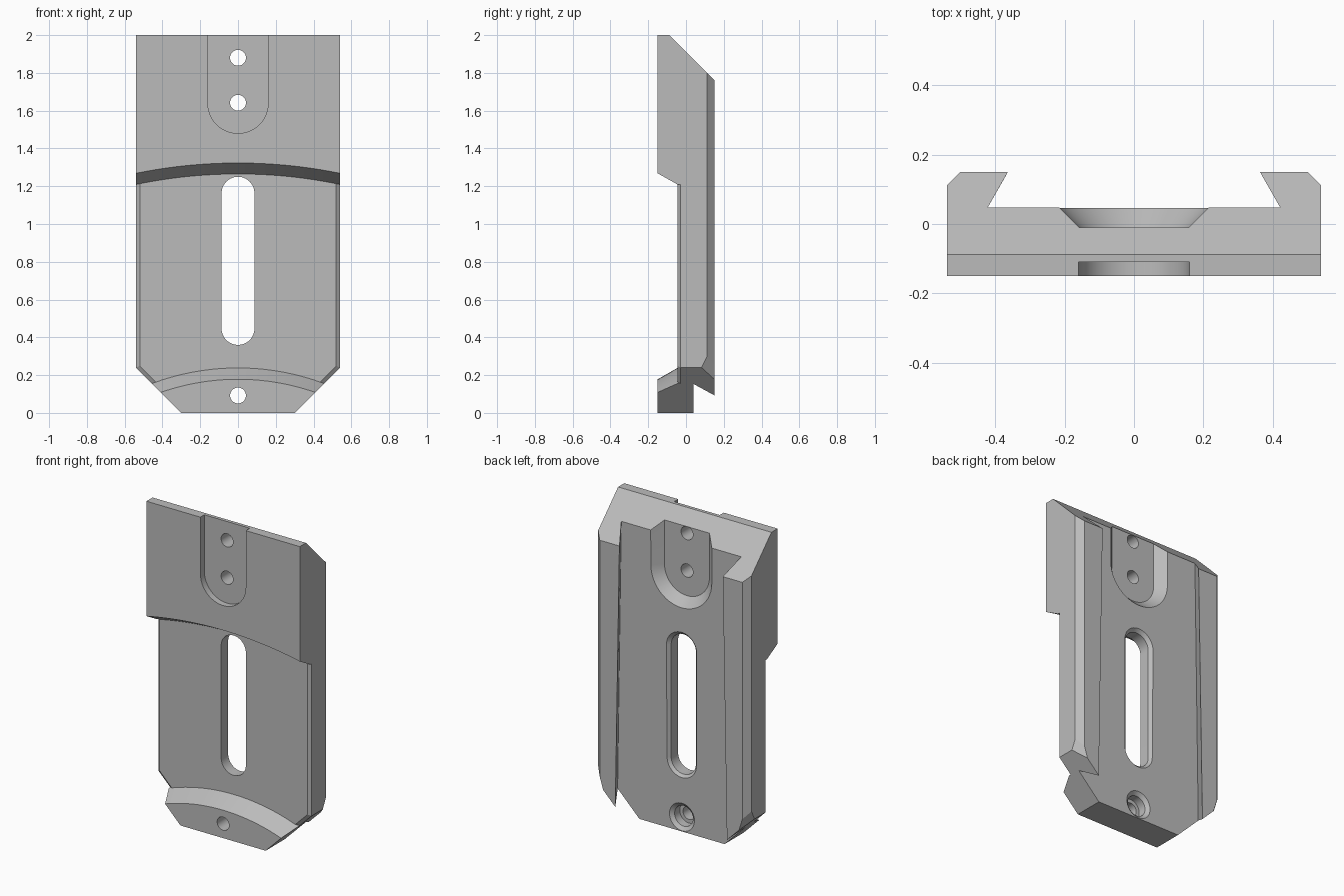
import bpy, bmesh
from math import sin, cos, pi, sqrt, radians
from mathutils import Vector

cube = bpy.data.objects.get("Cube")
if cube:
    bpy.data.objects.remove(cube, do_unlink=True)

W, D, H = 0.54, 0.15, 2.0      # half width, half depth, height
FOOT = 0.30                    # half width of the bottom edge
SKIN = -0.045                  # front surface of the recessed middle

metal = bpy.data.materials.new("plain grey")
metal.use_nodes = True
grey = (0.5, 0.5, 0.5, 1)
metal.diffuse_color = grey
metal.node_tree.nodes["Principled BSDF"].inputs["Base Color"].default_value = grey


def loft(name, rings, cuts=()):
    """Solid through matching rings of 3D points, trimmed by (point, normal) planes."""
    bm = bmesh.new()
    loops = [[bm.verts.new(p) for p in ring] for ring in rings]
    n = len(loops[0])
    for a, b in zip(loops, loops[1:]):
        for i in range(n):
            j = (i + 1) % n
            bm.faces.new((a[i], a[j], b[j], b[i]))
    bm.faces.new(loops[0])
    bm.faces.new(loops[-1])
    for co, no in cuts:
        geom = bm.verts[:] + bm.edges[:] + bm.faces[:]
        cut = bmesh.ops.bisect_plane(bm, geom=geom, plane_co=co, plane_no=Vector(no).normalized(),
                                     clear_outer=True)["geom_cut"]
        bmesh.ops.contextual_create(bm, geom=[g for g in cut if isinstance(g, bmesh.types.BMEdge)])
    bmesh.ops.recalc_face_normals(bm, faces=bm.faces)
    mesh = bpy.data.meshes.new(name)
    bm.to_mesh(mesh)
    bm.free()
    obj = bpy.data.objects.new(name, mesh)
    bpy.context.collection.objects.link(obj)
    mesh.materials.append(metal)
    return obj


def at_y(points, y):
    return [(x, y, z) for x, z in points]


def capsule(r, low, high, steps=24):
    """Upright slot outline; equal low and high give a circle."""
    pts = []
    for centre, start in ((low, pi), (high, 0)):
        for i in range(steps + (low != high)):
            a = start + pi * i / steps
            pts.append((r * cos(a), centre + r * sin(a)))
    return pts


def combine(target, other, operation):
    mod = target.modifiers.new(operation.title(), "BOOLEAN")
    mod.operation, mod.solver, mod.object = operation, "EXACT", other
    bpy.context.view_layer.objects.active = target
    bpy.ops.object.modifier_apply(modifier=mod.name)
    bpy.data.objects.remove(other, do_unlink=True)


# Main plate: clipped lower corners, bevelled front rim, bevelled rail edges
def outline(inset):
    w, f = W - inset, FOOT - inset * sqrt(2)
    return [(-f, 0), (f, 0), (w, w - f), (w, H), (-w, H), (-w, w - f)]


trims = []
for s in (-1, 1):
    trims += [((s * W, 0.112, 0), (s, 1, 0)), ((s * W, 0.112, 0.3), (s * 3.2, 2, -1))]
plate = loft("mounting_plate",
             [at_y(outline(0.02), SKIN), at_y(outline(0), SKIN + 0.015), at_y(outline(0), D)], trims)


# Raised front blocks with arched, sloping shoulders
def upper_ring(radius):
    base = 1.323 - 2.7
    xs = [W - 2 * W * i / 32 for i in range(33)]
    return [(-W, H), (W, H)] + [(x, base + sqrt(radius**2 - x * x)) for x in xs]


def lower_ring(radius):
    base = 0.238 - 1.3
    d = FOOT + base
    end = (d + sqrt(2 * radius**2 - d * d)) / 2
    xs = [end - 2 * end * i / 32 for i in range(33)]
    return [(-FOOT, 0), (FOOT, 0)] + [(x, base + sqrt(radius**2 - x * x)) for x in xs]


for name, ring, front, back in (("upper_block", upper_ring, 2.7, 2.642),
                                ("lower_block", lower_ring, 1.24, 1.3)):
    block = loft(name, [at_y(ring(front), -D), at_y(ring(back), SKIN), at_y(ring(back), 0)])
    combine(plate, block, "UNION")


# Tapered dovetail channel down the back
def channel(z):
    spread = 0.018 * (1.77 - z)
    floor, lip = 0.424 + spread, 0.335 + spread
    y = 0.04 + 0.004 * z
    return [(-floor, y, z), (floor, y, z), (lip, 0.2, z), (-lip, 0.2, z)]


combine(plate, loft("channel_cutter", [channel(-0.1), channel(2.1)]), "DIFFERENCE")

# Sloped top edge
wedge = [(-0.188, 2.1), (0.412, 1.5), (0.412, 2.1)]
combine(plate, loft("slope_cutter", [[(x, y, z) for y, z in wedge] for x in (-1, 1)]), "DIFFERENCE")

# Cutters running front to back: (name, low centre, high centre, [(radius, y), ...])
cutters = [
    ("front_pocket", 1.64, 2.3, [(0.16, -0.3), (0.16, -0.11)]),
    ("back_pocket", 1.64, 2.3, [(0.158, -0.01), (0.258, 0.09)]),
    ("long_slot", 0.447, 1.163, [(0.087, -0.3), (0.087, 0.025), (0.127, 0.065)]),
    ("lower_hole", 0.092, 0.092, [(0.042, -0.3), (0.042, 0.3)]),
    ("counterbore", 0.092, 0.092, [(0.065, -0.03), (0.065, 0.022), (0.09, 0.042), (0.09, 0.1)]),
    ("middle_hole", 1.642, 1.642, [(0.042, -0.3), (0.042, 0.3)]),
    ("top_hole", 1.88, 1.88, [(0.042, -0.3), (0.042, 0.3)]),
]
for name, low, high, levels in cutters:
    cutter = loft(name, [at_y(capsule(r, low, high), y) for r, y in levels])
    combine(plate, cutter, "DIFFERENCE")

# Smooth the curved walls, keep every machined edge crisp
bpy.ops.object.select_all(action="DESELECT")
plate.select_set(True)
bpy.context.view_layer.objects.active = plate
bpy.ops.object.shade_smooth_by_angle(angle=radians(15))
